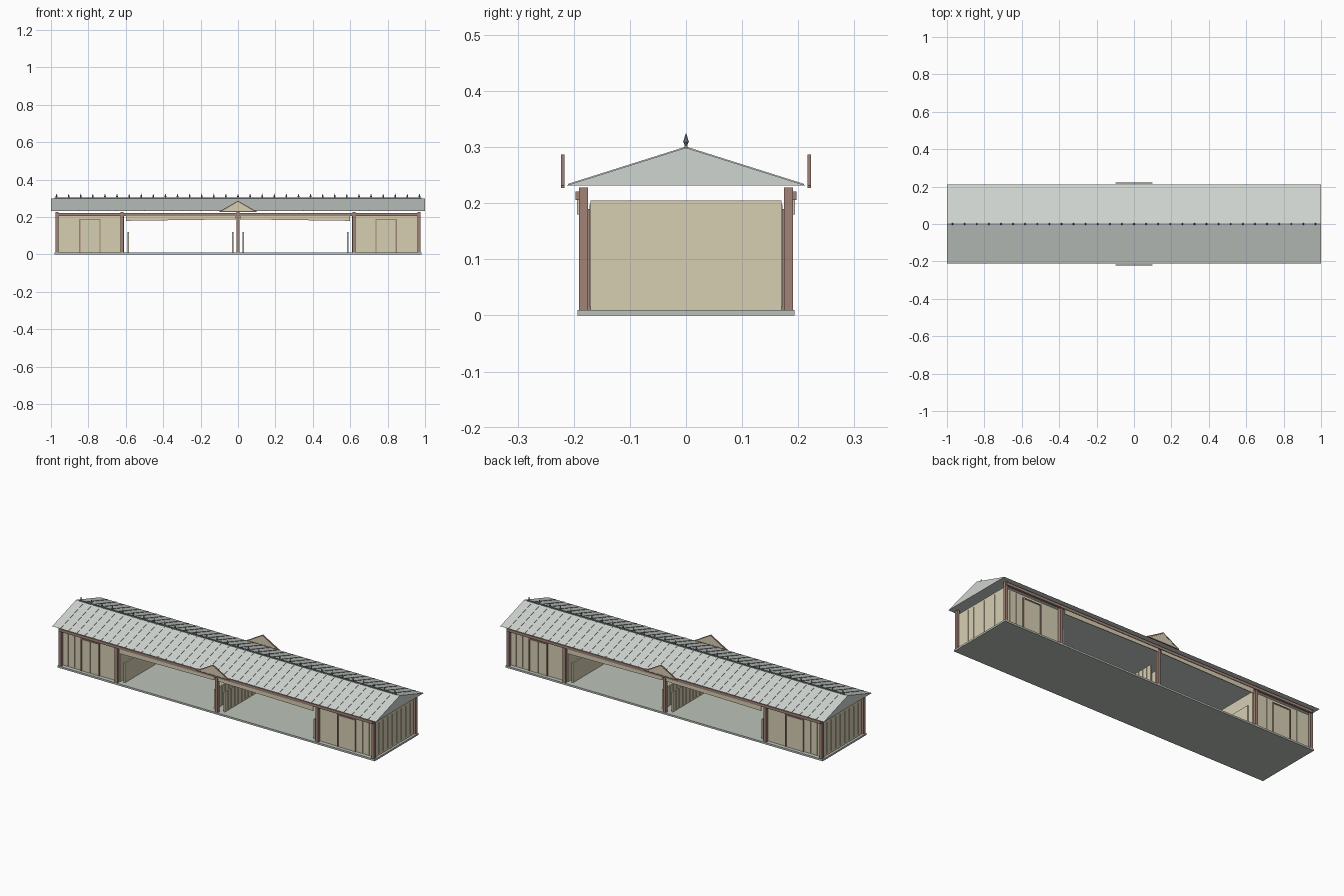
import bpy, bmesh, math

if "Cube" in bpy.data.objects:
    bpy.data.objects.remove(bpy.data.objects["Cube"])


def mat(name, c):
    m = bpy.data.materials.new(name)
    m.diffuse_color = (*c, 1)
    m.use_nodes = True
    m.node_tree.nodes["Principled BSDF"].inputs["Base Color"].default_value = m.diffuse_color
    return m


GREY = mat("roof_grey", (0.62, 0.66, 0.63))
FLOOR = mat("floor_grey", (0.50, 0.54, 0.49))
TAN = mat("tan_boards", (0.68, 0.62, 0.45))
BROWN = mat("brown_timber", (0.36, 0.23, 0.19))
DARK = mat("dark_metal", (0.22, 0.25, 0.26))


def finish(name, bm, m):
    bmesh.ops.recalc_face_normals(bm, faces=bm.faces)
    me = bpy.data.meshes.new(name)
    bm.to_mesh(me)
    bm.free()
    me.materials.append(m)
    ob = bpy.data.objects.new(name, me)
    bpy.context.collection.objects.link(ob)
    return ob


def box(name, x0, x1, y0, y1, z0, z1, m):
    bm = bmesh.new()
    bmesh.ops.create_cube(bm, size=1)
    for v in bm.verts:
        v.co = (x1 if v.co.x > 0 else x0, y1 if v.co.y > 0 else y0, z1 if v.co.z > 0 else z0)
    return finish(name, bm, m)


def prism(name, pts, axis, a, b, m):
    """Extrude a 2D profile along x (profile is y,z) or y (profile is x,z)."""
    bm = bmesh.new()
    vs = [bm.verts.new((a, p, z) if axis == 'x' else (p, a, z)) for p, z in pts]
    f = bm.faces.new(vs)
    r = bmesh.ops.extrude_face_region(bm, geom=[f])
    d = (b - a, 0, 0) if axis == 'x' else (0, b - a, 0)
    bmesh.ops.translate(bm, vec=d, verts=[e for e in r['geom'] if isinstance(e, bmesh.types.BMVert)])
    return finish(name, bm, m)


def cbox(name, s, t, x0, x1, y0, y1, z0, z1, m):
    """Box mirrored to side s of x and side t of y."""
    xs, ys = sorted((s * x0, s * x1)), sorted((t * y0, t * y1))
    return box(name, *xs, *ys, z0, z1, m)


# Floor slab and closed gable roof
box("floor_slab", -0.98, 0.98, -0.193, 0.193, 0, 0.01, FLOOR)
prism("roof", [(-0.212, 0.232), (0.212, 0.232), (0, 0.299)], 'x', -1, 1, GREY)

# Roof seams on both slopes
for i in range(-19, 20):
    x = i * 0.05
    for t in (-1, 1):
        prism("roof_seam", [(t * 0.21, 0.2326), (0, 0.299), (0, 0.301), (t * 0.21, 0.2346)],
              'x', x - 0.002, x + 0.002, GREY)

# Ridge cap and finials
box("ridge_cap", -0.98, 0.98, -0.003, 0.003, 0.296, 0.304, DARK)
for i in range(31):
    bm = bmesh.new()
    for r1, r2, z, h in ((0.0015, 0.005, 0.306, 0.007), (0.005, 0.0002, 0.3175, 0.016)):
        r = bmesh.ops.create_cone(bm, segments=8, radius1=r1, radius2=r2, depth=h, cap_ends=True)
        bmesh.ops.translate(bm, vec=(-0.97 + i * 1.94 / 30, 0, z), verts=r['verts'])
    finish("ridge_finial", bm, DARK)

for t in (-1, 1):
    # Long eaves beam and centre post
    cbox("eaves_beam", 1, t, -0.97, 0.97, 0.184, 0.197, 0.206, 0.221, BROWN)
    cbox("centre_post", 1, t, -0.008, 0.008, 0.175, 0.191, 0.01, 0.228, BROWN)

    # Centre pediment: tan panel with sloped trim boards and a sill
    ya, yb = t * 0.2175, t * 0.2215
    prism("pediment_panel", [(-0.095, 0.23), (0.095, 0.23), (0, 0.284)], 'y', ya, yb, TAN)
    for s in (-1, 1):
        prism("pediment_trim", [(s * 0.1, 0.23), (0, 0.287), (0, 0.281), (s * 0.086, 0.23)],
              'y', t * 0.2165, t * 0.2225, BROWN)
    cbox("pediment_sill", 1, t, -0.1, 0.1, 0.2165, 0.2225, 0.227, 0.232, BROWN)

    for s in (-1, 1):
        # Posts at the room corners
        for x in (0.967, 0.62):
            cbox("post", s, t, x - 0.008, x + 0.008, 0.175, 0.191, 0.01, 0.228, BROWN)
        # Hanging valance above the open bay, tapering to the centre
        prism("valance", [(s * 0.6, 0.18), (s * 0.6, 0.206), (s * 0.012, 0.206), (s * 0.012, 0.188)],
              'y', t * 0.190, t * 0.194, TAN)
        # Vertical battens and framed door on the long room walls
        for x in (0.93, 0.89, 0.70, 0.66):
            cbox("wall_batten", s, t, x - 0.0012, x + 0.0012, 0.169, 0.172, 0.015, 0.198, TAN)
        cbox("door_leaf", s, t, 0.738, 0.846, 0.169, 0.173, 0.01, 0.186, TAN)
        cbox("door_batten", s, t, 0.791, 0.793, 0.172, 0.1745, 0.012, 0.184, TAN)
        for x in (0.735, 0.843):
            cbox("door_jamb", s, t, x, x + 0.006, 0.169, 0.176, 0.01, 0.19, BROWN)
        cbox("door_head", s, t, 0.735, 0.849, 0.169, 0.176, 0.184, 0.19, BROWN)

for s in (-1, 1):
    # Closed end rooms with battens on the end wall
    cbox("end_room", s, 1, 0.61, 0.967, -0.17, 0.17, 0.01, 0.205, TAN)
    for i in range(8):
        y = -0.14 + i * 0.04
        cbox("end_batten", s, 1, 0.966, 0.969, y - 0.001, y + 0.001, 0.02, 0.195, TAN)
    # Low partitions: solid by the rooms, upright boards at the centre
    cbox("side_partition", s, 1, 0.583, 0.591, -0.165, 0.165, 0.01, 0.12, TAN)
    for i in range(11):
        y = -0.15 + i * 0.03
        cbox("centre_partition_board", s, 1, 0.025, 0.033, y - 0.0125, y + 0.0125, 0.01, 0.12, TAN)
